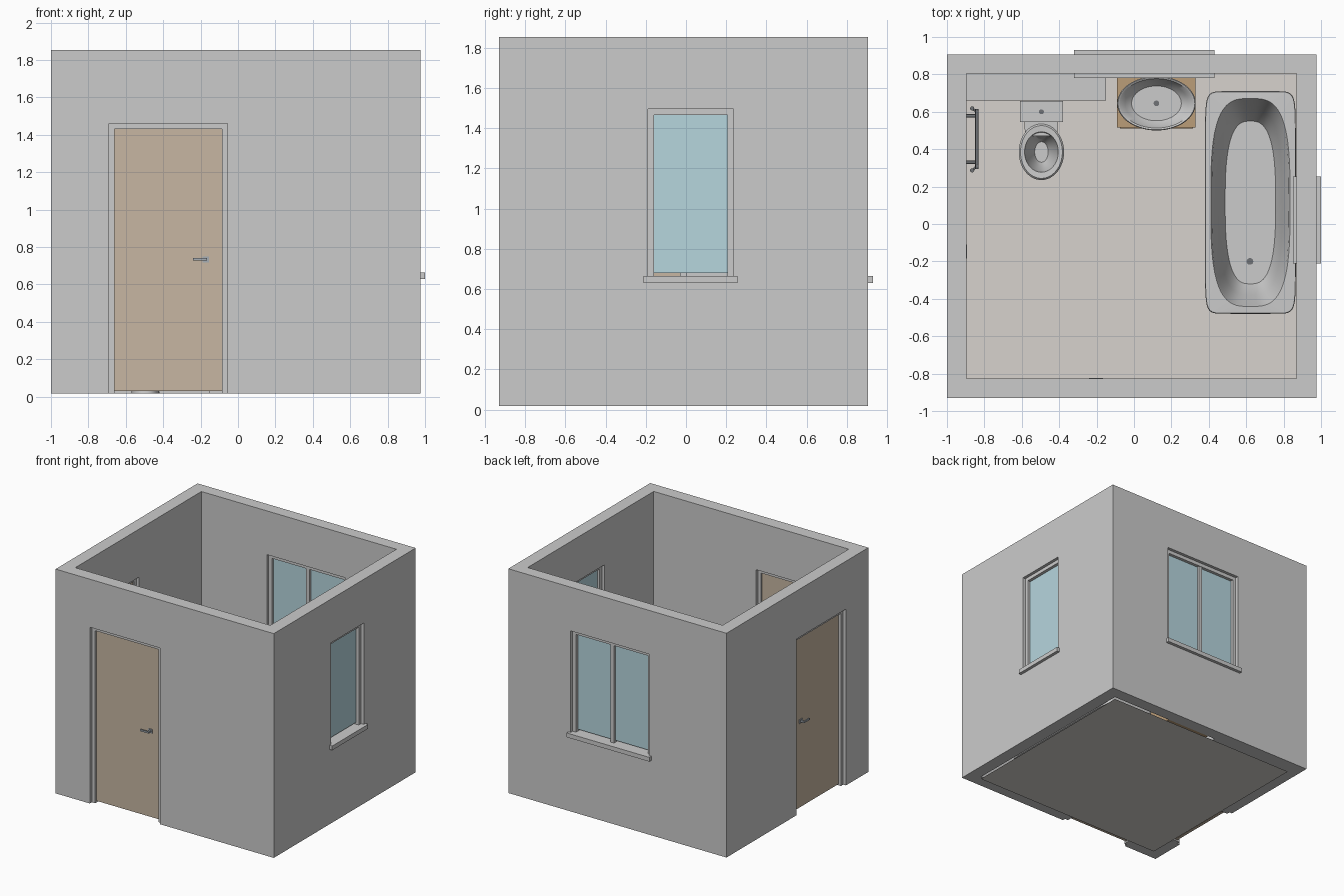
import bpy, math

if "Cube" in bpy.data.objects:
    bpy.data.objects.remove(bpy.data.objects["Cube"])

X0, X1, Y0, Y1 = -1.0, 0.975, -0.93, 0.905      # outer wall faces
IX0, IX1, IY0, IY1 = -0.895, 0.87, -0.825, 0.805  # inner wall faces
ZB, ZT = 0.018, 1.853


def mat(name, r, g, b):
    m = bpy.data.materials.new(name)
    m.diffuse_color = (r, g, b, 1)
    m.use_nodes = True
    m.node_tree.nodes["Principled BSDF"].inputs["Base Color"].default_value = m.diffuse_color
    return m


PLASTER = mat("plaster", 0.77, 0.765, 0.74)
TILE = mat("floor_tile", 0.68, 0.65, 0.61)
WOOD = mat("wood", 0.57, 0.47, 0.36)
CABINET = mat("cabinet_wood", 0.50, 0.34, 0.19)
GLASS = mat("glass", 0.47, 0.67, 0.73)
CERAMIC = mat("ceramic", 0.84, 0.84, 0.81)
DARK = mat("dark_metal", 0.16, 0.17, 0.18)
STEEL = mat("steel", 0.38, 0.42, 0.46)


def mesh_obj(name, verts, faces, m=None):
    me = bpy.data.meshes.new(name)
    me.from_pydata(verts, [], faces)
    me.update()
    ob = bpy.data.objects.new(name, me)
    bpy.context.collection.objects.link(ob)
    if m:
        me.materials.append(m)
    return ob


def box(name, a, b, m=None):
    lo = [min(p, q) for p, q in zip(a, b)]
    hi = [max(p, q) for p, q in zip(a, b)]
    v = [(x, y, z) for x in (lo[0], hi[0]) for y in (lo[1], hi[1]) for z in (lo[2], hi[2])]
    f = [(0, 1, 3, 2), (4, 6, 7, 5), (0, 4, 5, 1), (2, 3, 7, 6), (0, 2, 6, 4), (1, 5, 7, 3)]
    return mesh_obj(name, v, f, m)


def smooth(ob, angle=35):
    ob.data.shade_smooth()
    ob.data.set_sharp_from_angle(angle=math.radians(angle))
    return ob


def loft(name, rings, m=None, n=64):
    """Closed skin through superellipse rings (cx, cy, z, rx, ry, power), capped at both ends."""
    v = []
    for cx, cy, z, rx, ry, p in rings:
        for i in range(n):
            t = 2 * math.pi * i / n
            c, s = math.cos(t), math.sin(t)
            v.append((cx + rx * math.copysign(abs(c) ** (2 / p), c),
                      cy + ry * math.copysign(abs(s) ** (2 / p), s), z))
    f = [(k * n + i, k * n + (i + 1) % n, (k + 1) * n + (i + 1) % n, (k + 1) * n + i)
         for k in range(len(rings) - 1) for i in range(n)]
    f += [tuple(range(n))[::-1], tuple(range((len(rings) - 1) * n, len(rings) * n))]
    return smooth(mesh_obj(name, v, f, m))


def disc(name, x, y, z, r, h, m=DARK):
    return loft(name, [(x, y, z, r, r, 2), (x, y, z + h, r, r, 2)], m, 24)


def rod(name, a, b, r, m=DARK):
    cu = bpy.data.curves.new(name, 'CURVE')
    cu.dimensions, cu.bevel_depth, cu.use_fill_caps = '3D', r, True
    cu.bevel_resolution = 2
    sp = cu.splines.new('POLY')
    sp.points.add(1)
    sp.points[0].co, sp.points[1].co = (*a, 1), (*b, 1)
    cu.materials.append(m)
    ob = bpy.data.objects.new(name, cu)
    bpy.context.collection.objects.link(ob)
    return ob


# wall coordinates: u along the wall, d depth inwards from the outer face, z up
def at(wall, u, d, z):
    return {"front": (u, Y0 + d, z), "back": (u, Y1 - d, z),
            "left": (X0 + d, u, z), "right": (X1 - d, u, z)}[wall]


def wbox(name, wall, u0, u1, d0, d1, z0, z1, m=None):
    return box(f"{wall}_{name}", at(wall, u0, d0, z0), at(wall, u1, d1, z1), m)


openings = [("front", -0.69, -0.055, -0.1, 1.46), ("left", -0.64, 0.0, -0.1, 1.46),
            ("right", -0.19, 0.235, 0.66, 1.495), ("back", -0.30, 0.41, 0.66, 1.495)]

# walls: outer block minus the room and the openings
walls = box("walls", (X0, Y0, ZB), (X1, Y1, ZT), PLASTER)
cutters = [box("room_cutter", (IX0, IY0, -1), (IX1, IY1, 3))]
cutters += [wbox("cutter", w, a, b, -0.05, 0.15, z0, z1) for w, a, b, z0, z1 in openings]
for c in cutters:
    c.hide_render = True
    mod = walls.modifiers.new("cut", 'BOOLEAN')
    mod.operation, mod.object, mod.solver = 'DIFFERENCE', c, 'EXACT'
dg = bpy.context.evaluated_depsgraph_get()
cut_mesh = bpy.data.meshes.new_from_object(walls.evaluated_get(dg))
walls.modifiers.clear()
walls.data = cut_mesh
walls.data.materials.clear()
walls.data.materials.append(PLASTER)
for c in cutters:
    bpy.data.objects.remove(c)

# floor
mesh_obj("floor", [(IX0, IY0, 0), (IX1, IY0, 0), (IX1, IY1, 0), (IX0, IY1, 0)], [(0, 1, 2, 3)], TILE)


def frame(wall, a, b, z0, z1, w=0.03):
    wbox("frame_side_a", wall, a, a + w, 0.025, 0.08, z0, z1)
    wbox("frame_side_b", wall, b - w, b, 0.025, 0.08, z0, z1)
    wbox("frame_top", wall, a + w, b - w, 0.025, 0.08, z1 - w, z1)


def door(wall, a, b, handle_u, way):
    frame(wall, a, b, ZB, 1.46)
    wbox("door_leaf", wall, a + 0.03, b - 0.03, 0.045, 0.07, 0.03, 1.43, WOOD)
    # handle on both faces
    for side, d in (("outer", (0.045, 0.04, 0.018)), ("inner", (0.07, 0.075, 0.097))):
        h, s = handle_u, way
        wbox(side + "_handle_plate", wall, h, h + s * 0.035, d[0], d[1], 0.718, 0.75, STEEL)
        wbox(side + "_handle_neck", wall, h + s * 0.01, h + s * 0.024, d[1], d[2], 0.727, 0.741, STEEL)
        wbox(side + "_handle_lever", wall, h + s * 0.01, h + s * 0.085,
             d[2], d[2] + math.copysign(0.01, d[2] - d[1]), 0.727, 0.741, STEEL)


door("front", -0.69, -0.055, -0.155, -1)
door("left", -0.64, 0.0, -0.10, -1)


def window(wall, a, b, panes, out):
    frame(wall, a, b, 0.665, 1.495)
    wbox("sill", wall, a - 0.02, b + 0.02, -out, 0.125, 0.63, 0.665)
    step = (b - a - 0.06) / panes
    for i in range(panes):
        u = a + 0.03 + i * step
        wbox(f"glass_{i}", wall, u, u + step, 0.05, 0.06, 0.68, 1.465, GLASS)
        if i:
            wbox("mullion", wall, u - 0.015, u + 0.015, 0.03, 0.08, 0.665, 1.465)


window("right", -0.19, 0.235, 1, 0.025)
window("back", -0.30, 0.41, 2, 0.025)

# service ledge behind the toilet
box("ledge", (IX0, 0.66, ZB), (-0.15, IY1, 0.63))

# bathtub
bx, by = 0.6225, 0.115
loft("bathtub", [(bx, by, ZB, 0.24, 0.59, 12), (bx, by, 0.40, 0.2425, 0.595, 12),
                 (bx, by, 0.41, 0.24, 0.592, 12), (bx, by, 0.412, 0.212, 0.556, 3.2),
                 (bx, by, 0.40, 0.205, 0.55, 3.2), (bx, by, 0.20, 0.17, 0.495, 3),
                 (bx, by, 0.10, 0.135, 0.435, 2.8)], CERAMIC, 96)
disc("bathtub_drain", 0.62, -0.2, 0.10, 0.018, 0.006)

# vanity cabinet with two doors
sx, sy = 0.12, 0.645
box("cabinet_body", (-0.08, 0.525, ZB), (0.32, IY1, 0.525), CABINET)
box("cabinet_top", (-0.09, 0.515, 0.525), (0.33, IY1, 0.545), CABINET)
for s in (-1, 1):
    box("cabinet_door", (sx + s * 0.004, 0.51, 0.04), (sx + s * 0.196, 0.525, 0.515), CABINET)
    box("cabinet_pull", (sx + s * 0.02, 0.502, 0.30), (sx + s * 0.03, 0.51, 0.38), DARK)

# vessel basin
loft("basin", [(sx, sy, 0.545, 0.13, 0.088, 2), (sx, sy, 0.58, 0.175, 0.12, 2),
               (sx, sy, 0.615, 0.203, 0.139, 2), (sx, sy, 0.632, 0.21, 0.145, 2),
               (sx, sy, 0.637, 0.205, 0.141, 2), (sx, sy, 0.632, 0.195, 0.132, 2),
               (sx, sy, 0.59, 0.168, 0.116, 2), (sx, sy, 0.56, 0.133, 0.093, 2)], CERAMIC)
disc("basin_drain", sx, sy, 0.56, 0.015, 0.006)

# toilet: pedestal and bowl, neck, cistern, flush button
tx, ty = -0.495, 0.385
loft("toilet_bowl", [(tx, 0.41, ZB, 0.075, 0.12, 2.4), (tx, 0.41, 0.12, 0.065, 0.11, 2.2),
                     (tx, 0.395, 0.20, 0.095, 0.13, 2), (tx, ty, 0.27, 0.118, 0.147, 2),
                     (tx, ty, 0.295, 0.121, 0.15, 2), (tx, ty, 0.305, 0.112, 0.141, 2),
                     (tx, ty, 0.303, 0.09, 0.108, 2), (tx, ty, 0.27, 0.083, 0.10, 2),
                     (tx, ty, 0.17, 0.055, 0.075, 2), (tx, ty, 0.13, 0.036, 0.055, 2)], CERAMIC)
loft("toilet_neck", [(tx, 0.555, ZB, 0.07, 0.10, 5), (tx, 0.555, 0.16, 0.07, 0.10, 5),
                     (tx, 0.56, 0.24, 0.09, 0.09, 6), (tx, 0.56, 0.29, 0.09, 0.09, 6)], CERAMIC)
box("toilet_cistern", (tx - 0.108, 0.55, 0.285), (tx + 0.108, 0.655, 0.54), CERAMIC)
box("toilet_cistern_lid", (tx - 0.115, 0.545, 0.54), (tx + 0.115, 0.657, 0.56), CERAMIC)
disc("flush_button", tx, 0.6, 0.56, 0.013, 0.006)

# ladder towel rail on the left wall
rx, z0, z1 = -0.84, 0.28, 1.0
for i, (y, yv) in enumerate(((0.31, 0.287), (0.60, 0.618))):
    rod(f"rail_post_{i}", (rx, y, z0), (rx, y, z1), 0.009)
    disc(f"rail_valve_{i}", -0.865, yv, z0 - 0.02, 0.011, 0.05)
    rod(f"rail_pipe_{i}", (rx, y, z0 + 0.005), (-0.865, yv, z0 + 0.005), 0.006)
    for z in (z0 + 0.08, z1 - 0.08):
        yb = 0.33 if i == 0 else 0.578
        rod(f"rail_bracket_{i}", (IX0, yb, z), (rx, yb, z), 0.009)
for k in range(10):
    z = z0 + 0.01 + k * (z1 - z0 - 0.02) / 9
    rod(f"rail_bar_{k}", (rx, 0.295, z), (rx, 0.615, z), 0.009)
